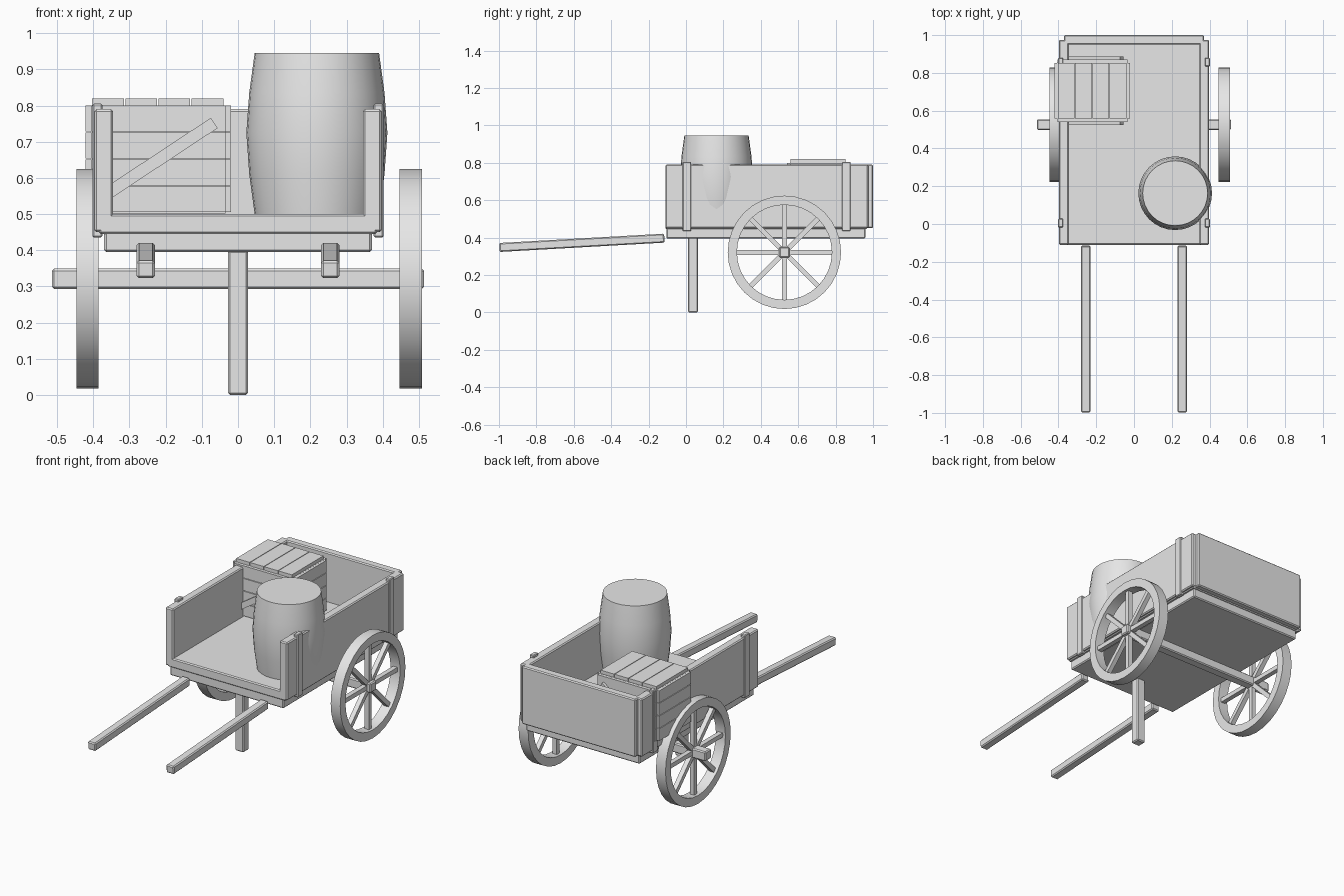
import bpy, bmesh, math
from mathutils import Matrix, Vector

cube = bpy.data.objects.get("Cube")
if cube:
    bpy.data.objects.remove(cube, do_unlink=True)

grey = bpy.data.materials.new("plain grey")
grey.use_nodes = True
grey.diffuse_color = (0.8, 0.8, 0.8, 1)
grey.node_tree.nodes["Principled BSDF"].inputs["Base Color"].default_value = (0.8, 0.8, 0.8, 1)


def finish(name, bm, smooth=False):
    bmesh.ops.recalc_face_normals(bm, faces=bm.faces)
    mesh = bpy.data.meshes.new(name)
    bm.to_mesh(mesh)
    bm.free()
    mesh.materials.append(grey)
    ob = bpy.data.objects.new(name, mesh)
    bpy.context.collection.objects.link(ob)
    if smooth:
        bpy.ops.object.select_all(action='DESELECT')
        ob.select_set(True)
        bpy.context.view_layer.objects.active = ob
        bpy.ops.object.shade_smooth_by_angle(angle=math.radians(35))
    return ob


def add_box(bm, x, y, z, turn=None):
    """Box from three (low, high) ranges, optionally turned about its centre."""
    size = [r[1] - r[0] for r in (x, y, z)]
    mid = Vector([(r[0] + r[1]) / 2 for r in (x, y, z)])
    m = Matrix.Translation(mid) @ (turn or Matrix()) @ Matrix.Diagonal((*size, 1))
    bmesh.ops.create_cube(bm, size=1, matrix=m)


def box(name, x, y, z, bevel=0.006, turn=None):
    bm = bmesh.new()
    add_box(bm, x, y, z, turn)
    if bevel:
        bmesh.ops.bevel(bm, geom=bm.edges[:], offset=bevel, segments=1, affect='EDGES')
    return finish(name, bm)


def lathe(name, profile, axis, matrix, steps, closed):
    """Spin (radius, height) points around z, then place with a matrix."""
    bm = bmesh.new()
    verts = [bm.verts.new((r, 0, h)) for r, h in profile]
    edges = [bm.edges.new(p) for p in zip(verts, verts[1:])]
    if closed:
        edges.append(bm.edges.new((verts[-1], verts[0])))
    bmesh.ops.spin(bm, geom=verts + edges, cent=(0, 0, 0), axis=axis,
                   angle=math.tau, steps=steps, use_duplicate=False)
    bmesh.ops.remove_doubles(bm, verts=bm.verts[:], dist=0.0001)
    bm.transform(matrix)
    return finish(name, bm, smooth=True)


# Cart bed and walls
box("bed_floor", (-0.385, 0.385), (-0.11, 0.97), (0.445, 0.5))
box("bed_underside", (-0.37, 0.37), (-0.105, 0.96), (0.395, 0.46))
box("back_wall", (-0.37, 0.37), (0.95, 1.0), (0.45, 0.79))
for side, s in (("left", 1), ("right", -1)):
    box(side + "_wall", sorted((s * 0.345, s * 0.397)), (-0.11, 0.975), (0.45, 0.79))
    for end, y in (("front", 0.005), ("back", 0.857)):
        box(f"{side}_{end}_strap", sorted((s * 0.375, s * 0.402)),
            (y - 0.023, y + 0.023), (0.435, 0.805), 0.004)

# Handles, sloping down to the front
slope = math.atan2(0.05, 0.885)
for side, x in (("left", 0.255), ("right", -0.255)):
    box(side + "_handle", (x - 0.025, x + 0.025), (-0.998, -0.115), (0.348, 0.396),
        turn=Matrix.Rotation(slope, 4, 'X'))

# Prop leg and axle
box("prop_leg", (-0.028, 0.028), (0.01, 0.065), (0, 0.4))
box("axle", (-0.514, 0.514), (0.498, 0.554), (0.293, 0.349))

# Spoked wheels
WHEEL_Y, WHEEL_Z = 0.526, 0.321
for side, x in (("left", 0.478), ("right", -0.416)):
    place = Matrix.Translation((x, WHEEL_Y, WHEEL_Z)) @ Matrix.Rotation(math.pi / 2, 4, 'Y')
    rim = [(0.254, -0.031), (0.303, -0.031), (0.303, 0.031), (0.254, 0.031)]
    lathe(side + "_wheel_rim", rim, (0, 0, 1), place, 32, True)
    bm = bmesh.new()
    for i in range(4):
        add_box(bm, (x - 0.014, x + 0.014), (WHEEL_Y - 0.3, WHEEL_Y + 0.3),
                (WHEEL_Z - 0.013, WHEEL_Z + 0.013), Matrix.Rotation(i * math.pi / 4, 4, 'X'))
    finish(side + "_wheel_spokes", bm)

# Barrel
staves = [(0, 0.5), (0.172, 0.5), (0.187, 0.61), (0.195, 0.725),
          (0.187, 0.835), (0.172, 0.945), (0, 0.945)]
lathe("barrel", staves, (0, 0, 1), Matrix.Translation((0.218, 0.163, 0)), 32, False)

# Slatted crate: four rows on each side, four lid planks, a diagonal brace front and back
bm = bmesh.new()
for i in range(4):
    z = (0.505 + i * 0.0745, 0.576 + i * 0.0745)
    for y in (0.54, 0.852):
        add_box(bm, (-0.405, -0.035), (y, y + 0.02), z)
    for x in (-0.422, -0.038):
        add_box(bm, (x, x + 0.018), (0.558, 0.852), z)
    lid_x = -0.403 + i * 0.0915
    add_box(bm, (lid_x, lid_x + 0.088), (0.558, 0.852), (0.8, 0.82))
finish("crate_slats", bm)
box("crate_core", (-0.408, -0.034), (0.556, 0.856), (0.502, 0.8), 0)
for end, y, s in (("front", 0.525, 1), ("back", 0.869, 1)):
    box(f"crate_{end}_brace", (-0.405, -0.035), (y, y + 0.018), (0.633, 0.667), 0,
        Matrix.Rotation(-s * math.atan(0.66), 4, 'Y'))
